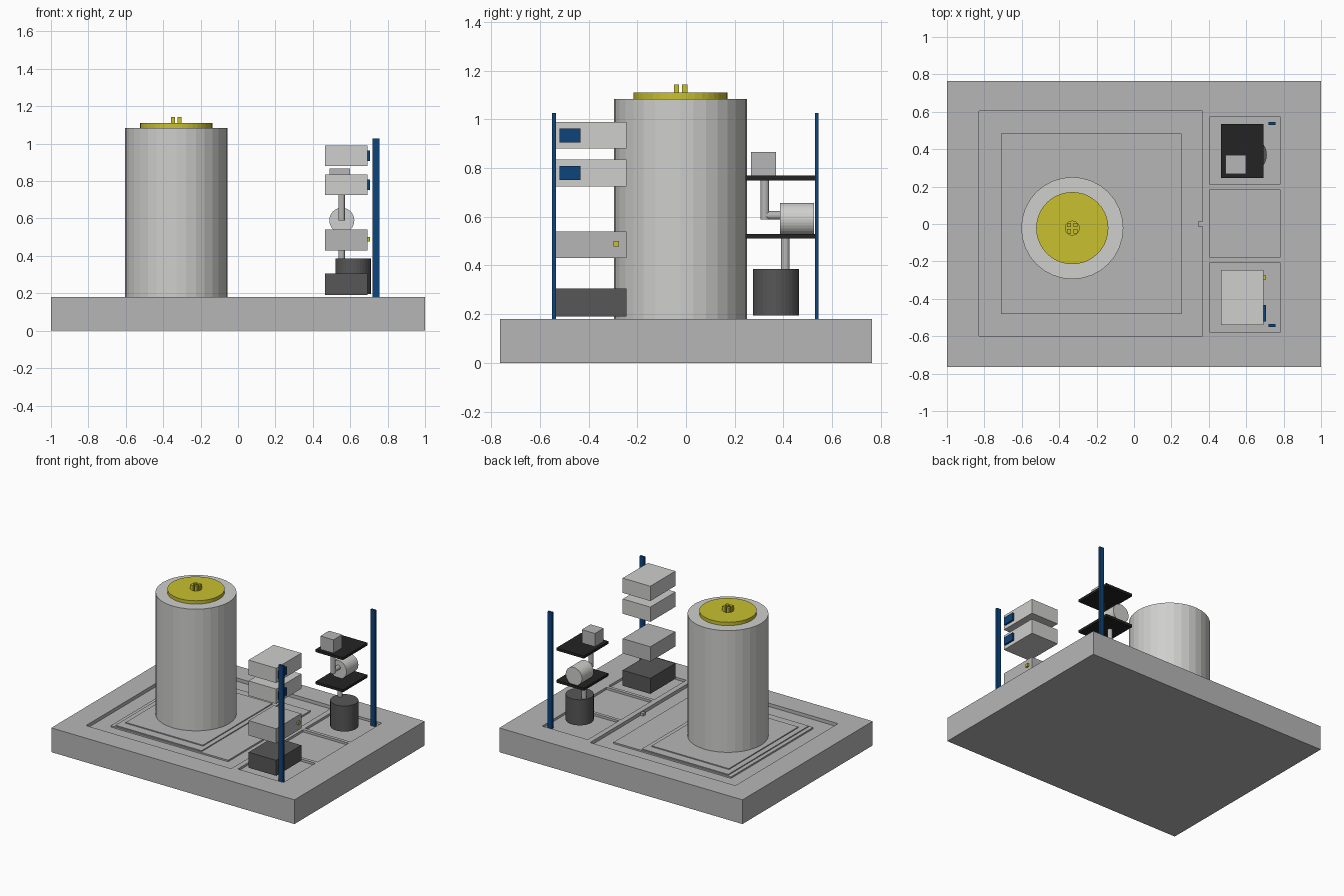
import bpy, bmesh, math
from mathutils import Matrix, Vector

if "Cube" in bpy.data.objects:
    bpy.data.objects.remove(bpy.data.objects["Cube"])


def mat(name, r, g, b):
    m = bpy.data.materials.new(name)
    m.diffuse_color = (r, g, b, 1)
    m.use_nodes = True
    m.node_tree.nodes["Principled BSDF"].inputs["Base Color"].default_value = m.diffuse_color
    return m


GREY = mat("mid_grey", 0.47, 0.47, 0.47)
LIGHT = mat("light_grey", 0.62, 0.62, 0.61)
DARK = mat("dark_grey", 0.095, 0.095, 0.095)
BLACK = mat("black", 0.017, 0.017, 0.017)
YELLOW = mat("yellow", 0.58, 0.53, 0.03)
BLUE = mat("blue", 0.004, 0.056, 0.2)


def finish(name, bm, m):
    bmesh.ops.recalc_face_normals(bm, faces=bm.faces)
    me = bpy.data.meshes.new(name)
    bm.to_mesh(me)
    bm.free()
    ob = bpy.data.objects.new(name, me)
    bpy.context.collection.objects.link(ob)
    me.materials.append(m)
    return ob


def box(name, x, y, z, m):
    """Box from (min, max) pairs."""
    bm = bmesh.new()
    bmesh.ops.create_cube(bm, size=1)
    for v in bm.verts:
        v.co = Vector([(r[0] + r[1]) / 2 + c * (r[1] - r[0]) for c, r in zip(v.co, (x, y, z))])
    return finish(name, bm, m)


def rod(name, a, b, r, m, n=32):
    """Cylinder between two points."""
    a, b = Vector(a), Vector(b)
    d = b - a
    rot = Vector((0, 0, 1)).rotation_difference(d).to_matrix().to_4x4()
    bm = bmesh.new()
    bmesh.ops.create_cone(bm, cap_ends=True, segments=n, radius1=r, radius2=r,
                          depth=d.length, matrix=Matrix.Translation((a + b) / 2) @ rot)
    return finish(name, bm, m)


# base slab with shallow recesses
base = box("base", (-1, 1), (-0.765, 0.765), (0, 0.18), GREY)
recesses = [((-0.83, 0.365), (-0.60, 0.605), 0.155)]
recesses += [((0.405, 0.78), y, 0.163) for y in ((0.21, 0.575), (-0.18, 0.185), (-0.58, -0.205))]
for x, y, z in recesses:
    cutter = box("recess_cutter", x, y, (z, 0.3), GREY)
    cutter.hide_render = True
    mod = base.modifiers.new("recess", 'BOOLEAN')
    mod.operation = 'DIFFERENCE'
    mod.solver = 'EXACT'
    mod.object = cutter
    bpy.context.view_layer.objects.active = base
    bpy.ops.object.modifier_apply(modifier=mod.name)
    bpy.data.objects.remove(cutter)

# stepped plates inside the large recess
box("lower_plate", (-0.71, 0.255), (-0.48, 0.485), (0.15, 0.166), GREY)
box("middle_plate", (-0.68, 0.03), (-0.47, 0.475), (0.16, 0.173), GREY)
box("upper_plate", (-0.64, -0.005), (-0.405, 0.41), (0.165, 0.18), GREY)
box("recess_tab", (0.343, 0.37), (-0.014, 0.014), (0.15, 0.176), GREY)

# tank with its cap
CX, CY = -0.33, -0.022
rod("tank", (CX, CY, 0.17), (CX, CY, 1.085), 0.273, LIGHT)
bm = bmesh.new()
n = 40
rings = []
for r, z in ((0.193, 1.08), (0.193, 1.11), (0.037, 1.11), (0.037, 1.09)):
    rings.append([bm.verts.new((CX + r * math.cos(2 * math.pi * i / n),
                                CY + r * math.sin(2 * math.pi * i / n), z)) for i in range(n)])
for lo, hi in zip(rings, rings[1:]):
    for i in range(n):
        j = (i + 1) % n
        bm.faces.new((lo[i], lo[j], hi[j], hi[i]))
bm.faces.new(rings[0])
bm.faces.new(rings[-1])
finish("tank_cap", bm, YELLOW)
for sx in (-1, 1):
    for sy in (-1, 1):
        px, py = CX + sx * 0.017, CY + sy * 0.017
        box("cap_prong", (px - 0.011, px + 0.011), (py - 0.011, py + 0.011), (1.085, 1.143), YELLOW)

# front stack of instrument boxes
BX, BY = (0.465, 0.692), (-0.54, -0.245)
box("bottom_box", BX, BY, (0.19, 0.305), DARK)
box("control_box", BX, BY, (0.43, 0.54), GREY)
box("control_button", (0.69, 0.706), (-0.297, -0.275), (0.478, 0.50), YELLOW)
for z in (0.725, 0.88):
    box("display_box", BX, BY, (z, z + 0.11), LIGHT)
    box("display_screen", (0.69, 0.705), (-0.52, -0.433), (z + 0.026, z + 0.083), BLUE)

# posts
for y in ((-0.55, -0.535), (0.53, 0.545)):
    box("post", (0.72, 0.756), y, (0.16, 1.027), BLUE)

# rear stack: shelves, canister, drum, pipes
SY = (0.245, 0.535)
rod("canister", (0.615, 0.37, 0.195), (0.615, 0.37, 0.385), 0.095, DARK)
rod("lower_pipe", (0.554, 0.408, 0.38), (0.554, 0.408, 0.515), 0.018, GREY, 16)
box("lower_shelf", BX, SY, (0.511, 0.53), BLACK)
rod("drum", (0.555, 0.387, 0.59), (0.555, 0.525, 0.59), 0.067, LIGHT)
rod("elbow_horizontal", (0.554, 0.318, 0.606), (0.554, 0.39, 0.606), 0.017, GREY, 16)
rod("elbow_vertical", (0.554, 0.324, 0.589), (0.554, 0.324, 0.752), 0.018, GREY, 16)
box("upper_shelf", BX, SY, (0.75, 0.769), BLACK)
box("sensor_box", (0.49, 0.598), (0.267, 0.37), (0.768, 0.867), GREY)
